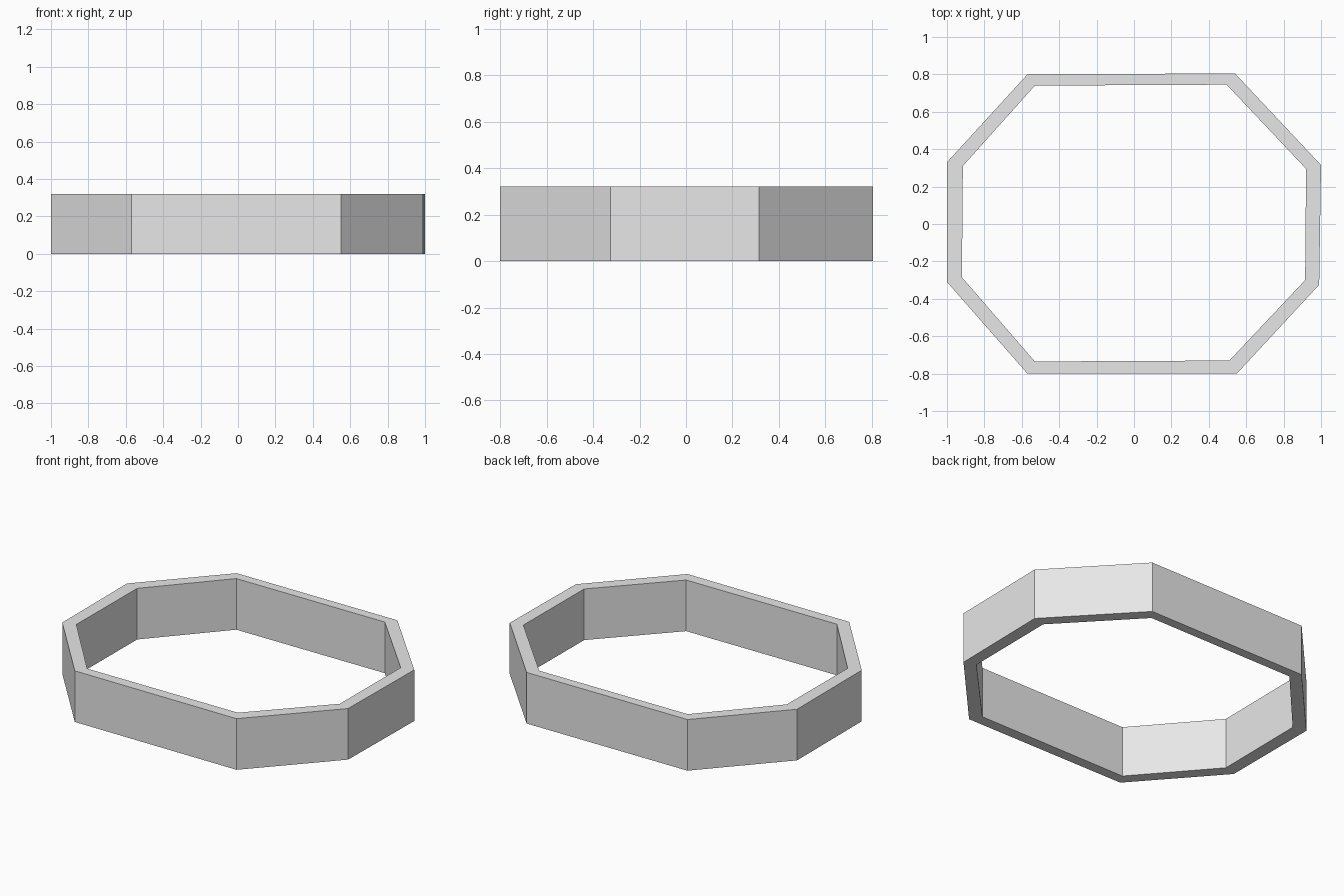
import bpy
import bmesh

if "Cube" in bpy.data.objects:
    bpy.data.objects.remove(bpy.data.objects["Cube"], do_unlink=True)

HEIGHT = 0.32

# Slightly irregular octagon outlines, counter-clockwise
OUTER = [(-0.57, -0.80), (0.55, -0.80), (0.99, -0.325), (1.0, 0.315),
         (0.54, 0.805), (-0.57, 0.80), (-1.0, 0.33), (-1.0, -0.31)]
INNER = [(-0.53, -0.735), (0.51, -0.73), (0.915, -0.30), (0.92, 0.295),
         (0.495, 0.745), (-0.53, 0.74), (-0.915, 0.31), (-0.92, -0.285)]


def make_material(name, color):
    mat = bpy.data.materials.new(name)
    mat.use_nodes = True
    mat.diffuse_color = color
    mat.node_tree.nodes["Principled BSDF"].inputs["Base Color"].default_value = color
    return mat


def make_ring(name, outer, inner, height, mat):
    """Closed band between two outlines, standing on the ground."""
    bm = bmesh.new()
    loops = [[bm.verts.new((x, y, z)) for x, y in outline]
             for outline, z in ((outer, 0), (outer, height), (inner, height), (inner, 0))]
    count = len(outer)
    # Outer wall, top rim, inner wall and bottom rim
    for k, loop in enumerate(loops):
        following = loops[(k + 1) % len(loops)]
        for i in range(count):
            j = (i + 1) % count
            bm.faces.new((loop[i], loop[j], following[j], following[i]))
    bmesh.ops.recalc_face_normals(bm, faces=bm.faces)
    mesh = bpy.data.meshes.new(name)
    bm.to_mesh(mesh)
    bm.free()
    mesh.materials.append(mat)
    obj = bpy.data.objects.new(name, mesh)
    bpy.context.collection.objects.link(obj)
    return obj


# Eight-sided wall ring
grey = make_material("light grey", (0.8, 0.8, 0.8, 1))
make_ring("octagonal_ring", OUTER, INNER, HEIGHT, grey)
